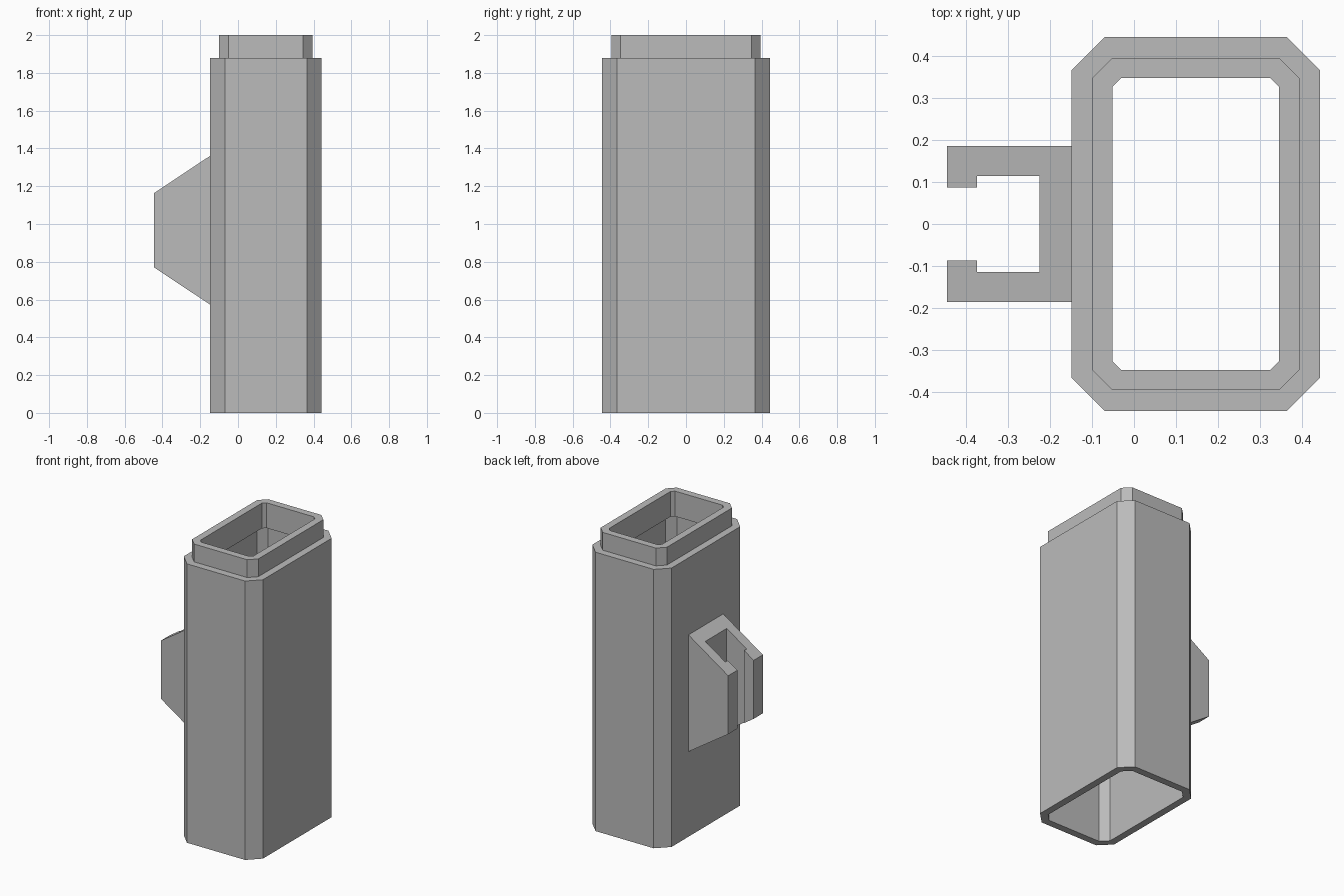
import bpy
import bmesh

cube = bpy.data.objects.get("Cube")
if cube:
    bpy.data.objects.remove(cube, do_unlink=True)

grey = bpy.data.materials.new("plain grey")
grey.use_nodes = True
colour = (0.5, 0.5, 0.5, 1)
grey.diffuse_color = colour
grey.node_tree.nodes["Principled BSDF"].inputs["Base Color"].default_value = colour

CENTRE_X = 0.147


def finish(bm, name):
    bmesh.ops.recalc_face_normals(bm, faces=bm.faces[:])
    mesh = bpy.data.meshes.new(name)
    bm.to_mesh(mesh)
    bm.free()
    mesh.materials.append(grey)
    obj = bpy.data.objects.new(name, mesh)
    bpy.context.collection.objects.link(obj)
    return obj


def chamfered(hx, hy, c):
    """Rectangle outline with cut corners, counter-clockwise."""
    return [(CENTRE_X + x, y) for x, y in (
        (hx, c - hy), (hx, hy - c), (hx - c, hy), (c - hx, hy),
        (-hx, hy - c), (-hx, c - hy), (c - hx, -hy), (hx - c, -hy))]


# Hollow tube: outer wall, shoulder, neck, narrow mouth, inner ledge, wide socket
outer = chamfered(0.295, 0.444, 0.078)
neck = chamfered(0.247, 0.395, 0.049)
mouth = chamfered(0.198, 0.347, 0.021)
sections = [(outer, 0), (outer, 1.88), (neck, 1.88), (neck, 2),
            (mouth, 2), (mouth, 1.83), (neck, 1.83), (neck, 0)]

bm = bmesh.new()
rings = [[bm.verts.new((x, y, z)) for x, y in outline] for outline, z in sections]
for a, b in zip(rings, rings[1:] + rings[:1]):
    for i in range(len(a)):
        j = (i + 1) % len(a)
        bm.faces.new((a[i], a[j], b[j], b[i]))
finish(bm, "tube_body")

# Side clip: C-shaped outline mirrored in y, with ends sloping towards the tip
TIP, ROOT = -0.444, -0.14
half = [(ROOT, 0.185), (TIP, 0.185), (TIP, 0.087),
        (-0.373, 0.087), (-0.373, 0.114), (-0.224, 0.114)]
outline = half + [(x, -y) for x, y in reversed(half)]


def clip_half_height(x):
    return 0.197 + (x - TIP) * 0.664


bm = bmesh.new()
low, high = [[bm.verts.new((x, y, 0.967 + s * clip_half_height(x)))
              for x, y in outline] for s in (-1, 1)]
bm.faces.new(low)
bm.faces.new(high)
for i in range(len(outline)):
    j = (i + 1) % len(outline)
    bm.faces.new((low[i], low[j], high[j], high[i]))
finish(bm, "side_clip")
